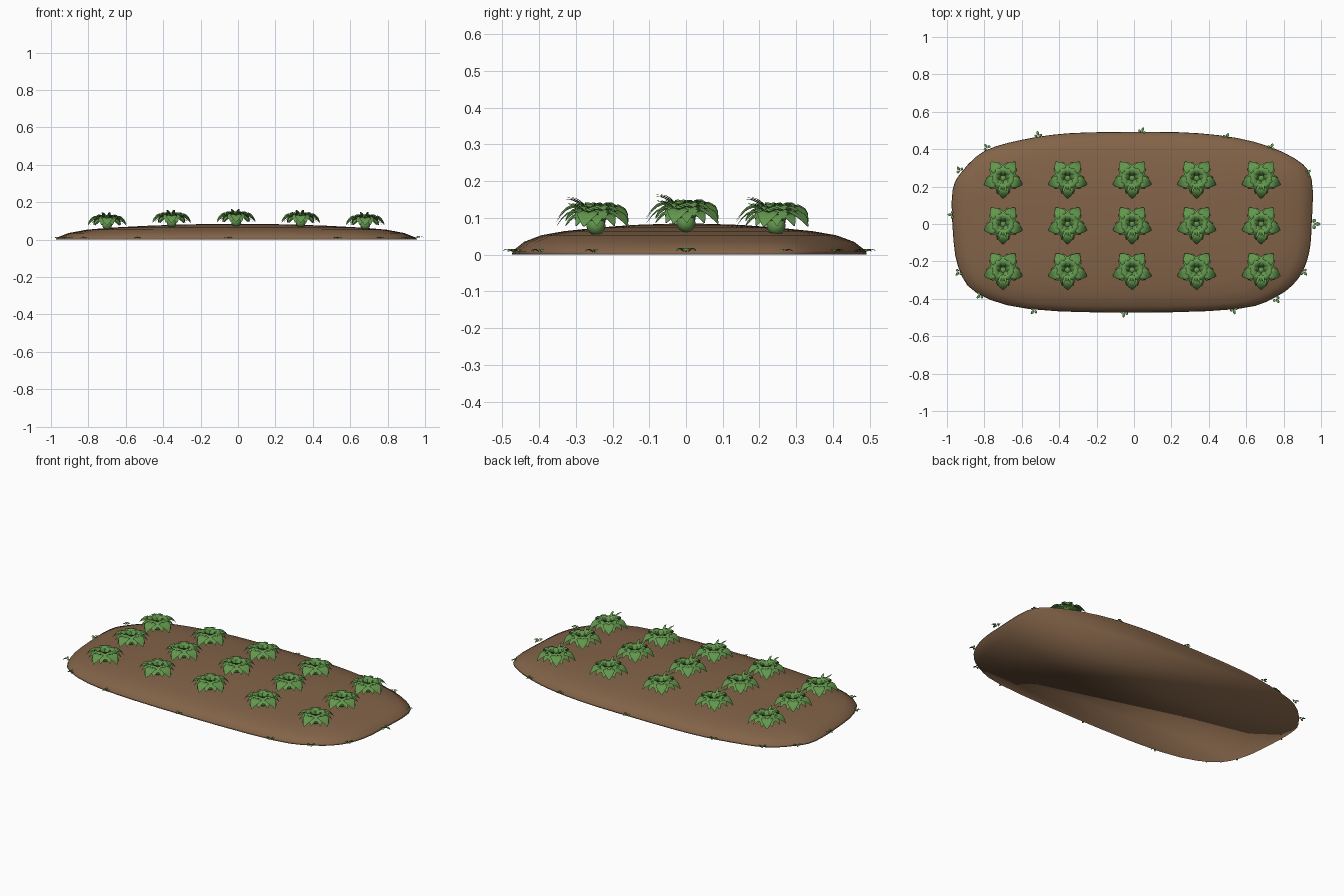
import bpy, bmesh, math, random
from mathutils import Vector

random.seed(4)
cube = bpy.data.objects.get("Cube")
if cube:
    bpy.data.objects.remove(cube, do_unlink=True)


def material(name, rgb):
    m = bpy.data.materials.new(name)
    m.use_nodes = True
    m.diffuse_color = (*rgb, 1)
    m.node_tree.nodes["Principled BSDF"].inputs["Base Color"].default_value = (*rgb, 1)
    return m


SOIL = material("soil brown", (0.225, 0.125, 0.065))
LEAF = material("leaf green", (0.125, 0.31, 0.075))


def finish(bm, name, mat):
    mesh = bpy.data.meshes.new(name)
    for f in bm.faces:
        f.smooth = True
    bm.to_mesh(mesh)
    bm.free()
    mesh.materials.append(mat)
    return mesh


def place(mesh, name, loc, turn=0.0, size=1.0):
    ob = bpy.data.objects.new(name, mesh)
    bpy.context.collection.objects.link(ob)
    ob.location = loc
    ob.rotation_euler.z = turn
    ob.scale = (size, size, size)
    return ob


def spline(points, steps):
    """Closed smooth curve through the points."""
    out = []
    n = len(points)
    for i in range(n):
        a, b, c, d = (Vector(points[(i + k) % n]) for k in (-1, 0, 1, 2))
        for s in range(steps):
            t = s / steps
            out.append(0.5 * (2 * b + (c - a) * t + (2 * a - 5 * b + 4 * c - d) * t ** 2
                              + (3 * b - a - 3 * c + d) * t ** 3))
    return out


# Soil mound: rounded outline shrunk upwards into a low dome
OUTLINE = [(0.95, 0), (0.95, 0.24), (0.86, 0.35), (0.64, 0.44), (0.35, 0.485), (0, 0.492),
           (-0.35, 0.485), (-0.6, 0.45), (-0.8, 0.39), (-0.92, 0.28), (-0.97, 0.18),
           (-0.97, -0.02), (-0.94, -0.23), (-0.84, -0.37), (-0.56, -0.455), (0, -0.474),
           (0.55, -0.455), (0.76, -0.39), (0.88, -0.29), (0.935, -0.16)]
PROFILE = [(1, 0), (0.995, 0.01), (0.93, 0.035), (0.83, 0.053), (0.7, 0.064),
           (0.5, 0.074), (0.3, 0.081), (0.12, 0.084)]
edge = spline(OUTLINE, 3)
bm = bmesh.new()
rings = [[bm.verts.new((p.x * t, p.y * t, z)) for p in edge] for t, z in PROFILE]
n = len(edge)
for low, high in zip(rings, rings[1:]):
    for i in range(n):
        j = (i + 1) % n
        bm.faces.new((low[i], low[j], high[j], high[i]))
peak = bm.verts.new((0, 0, 0.085))
for i in range(n):
    bm.faces.new((rings[-1][i], rings[-1][(i + 1) % n], peak))
bm.faces.new(list(reversed(rings[0])))
place(finish(bm, "soil_mound", SOIL), "soil_mound", (0, 0, 0))


def add_leaf(bm, angle, length, width, start, top, tip, fold=0.25, steps=7):
    """Arched leaf with a sunken midrib, pointing outwards at the angle."""
    out = Vector((math.cos(angle), math.sin(angle), 0))
    side = Vector((-out.y, out.x, 0))
    rows = []
    for s in range(steps + 1):
        t = s / steps
        z = (1 - t) ** 2 * start + 2 * t * (1 - t) * (2 * top - (start + tip) / 2) + t * t * tip
        w = 0.5 * width * (0.12 + 0.88 * math.sin(math.pi * t ** 1.25)) if s < steps else 0.002
        centre = out * (0.008 + (length - 0.008) * t)
        rows.append([bm.verts.new(centre + side * w * k
                                  + Vector((0, 0, z + fold * w * (1 - (1.6 * abs(k) - 0.8) ** 2))))
                     for k in (-1, -0.5, 0, 0.5, 1)])
    for a, b in zip(rows, rows[1:]):
        for k in range(4):
            bm.faces.new((a[k], b[k], b[k + 1], a[k + 1]))


# Crop plant: crown, drooping star leaves, side leaflets and upright inner leaves
bm = bmesh.new()
crown = bmesh.ops.create_uvsphere(bm, u_segments=12, v_segments=8, radius=0.026)
bmesh.ops.translate(bm, verts=crown["verts"], vec=(0, 0, 0.024))
for k in range(5):
    a = -math.pi / 2 + k * math.tau / 5
    add_leaf(bm, a, 0.108, 0.062, 0.02, 0.058, 0.022)
    for s in (-1, 1):
        add_leaf(bm, a + s * 0.34, 0.088, 0.042, 0.022, 0.052, 0.024)
    add_leaf(bm, a + math.pi / 5, 0.07, 0.046, 0.025, 0.062, 0.042)
    add_leaf(bm, a, 0.062, 0.036, 0.03, 0.064, 0.062)
    add_leaf(bm, a + math.pi / 5, 0.035, 0.026, 0.03, 0.058, 0.07)
for a, reach in ((-1.9, 0.085), (-1.35, 0.07)):
    add_leaf(bm, a, reach, 0.014, 0.03, 0.07, 0.084)
plant = finish(bm, "crop_plant", LEAF)
for row in range(3):
    for col in range(5):
        x, y = -0.7 + 0.345 * col, 0.245 * (1 - row)
        place(plant, f"crop_plant_{row + 1}_{col + 1}", (x, y, 0.079 - 0.035 * x * x - 0.13 * y * y))

# Small weeds around the rim
bm = bmesh.new()
for a, l in ((0, 0.045), (1.0, 0.032), (-1.0, 0.03)):
    add_leaf(bm, a, l, 0.02, 0.002, 0.01, 0.004, steps=5)
weed = finish(bm, "rim_weed", LEAF)
WEEDS = [(-0.963, 0.05), (-0.925, 0.28), (-0.78, 0.4), (-0.51, 0.465), (0.04, 0.485),
         (0.49, 0.455), (0.73, 0.4), (0.92, 0.265), (0.952, 0), (0.9, -0.25), (0.755, -0.395),
         (0.53, -0.45), (-0.05, -0.467), (-0.53, -0.455), (-0.815, -0.375), (-0.93, -0.25)]
for i, (x, y) in enumerate(WEEDS):
    turn = math.atan2(y * 2.5, x) + random.uniform(-0.3, 0.3)
    if abs(y) < 0.06:
        turn = math.atan2(0, x)
    size = 1.0 if abs(y) < 0.01 else 0.75
    place(weed, f"rim_weed_{i + 1}", (x, y, 0.006), turn, size)
